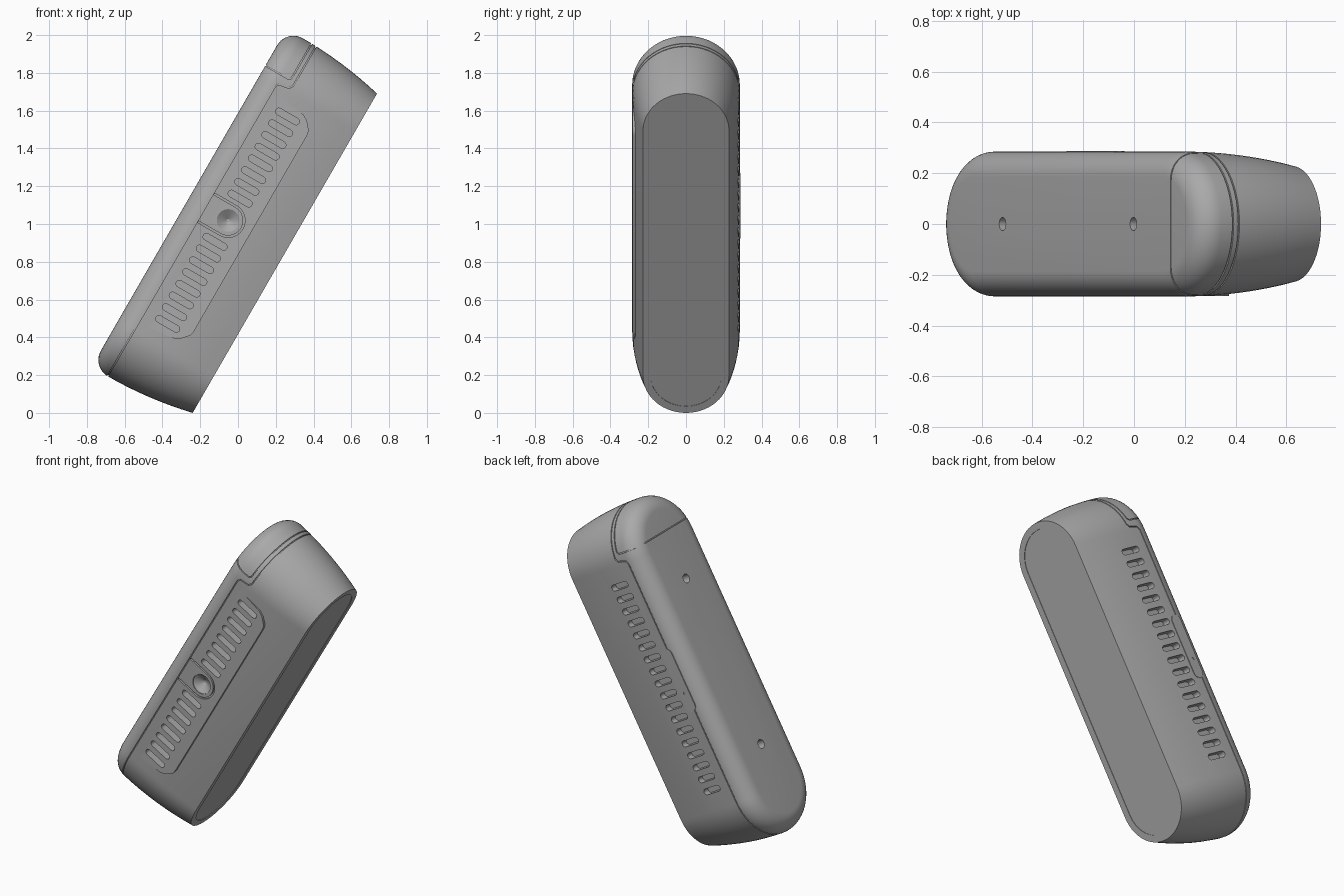
import bpy, bmesh, math
from mathutils import Matrix, Vector

if "Cube" in bpy.data.objects:
    bpy.data.objects.remove(bpy.data.objects["Cube"])

# Local frame: u runs along the casing, v through its thickness, y stays world y
S, C = math.sin(math.radians(30)), math.cos(math.radians(30))
TILT = Matrix(((S, 0, -C, -0.24), (0, 1, 0, 0), (C, 0, S, 0), (0, 0, 0, 1)))
LENGTH, RADIUS, HEIGHT, FILLET, BULGE = 1.952, 0.228, 0.586, 0.1, 0.057
MID = LENGTH / 2

grey = bpy.data.materials.new("casing_grey")
grey.use_nodes = True
GREY = (0.4, 0.4, 0.4, 1)
grey.diffuse_color = GREY
grey.node_tree.nodes["Principled BSDF"].inputs["Base Color"].default_value = GREY


def finish(name, bm):
    bmesh.ops.recalc_face_normals(bm, faces=bm.faces)
    bm.transform(TILT)
    mesh = bpy.data.meshes.new(name)
    bm.to_mesh(mesh)
    bm.free()
    mesh.materials.append(grey)
    obj = bpy.data.objects.new(name, mesh)
    bpy.context.collection.objects.link(obj)
    return obj


def loft(name, rings):
    bm = bmesh.new()
    loops = [[bm.verts.new(p) for p in ring] for ring in rings]
    for a, b in zip(loops, loops[1:]):
        for i in range(len(a)):
            j = (i + 1) % len(a)
            bm.faces.new((a[i], a[j], b[j], b[i]))
    bm.faces.new(loops[0])
    bm.faces.new(loops[-1])
    return finish(name, bm)


def arc(cx, cy, r, a0, a1, n):
    return [(cx + r * math.cos(math.radians(a0 + (a1 - a0) * i / n)),
             cy + r * math.sin(math.radians(a0 + (a1 - a0) * i / n))) for i in range(n + 1)]


def pill(a, b, r, n=8):
    """Rounded bar outline between points a and b."""
    t = math.degrees(math.atan2(b[1] - a[1], b[0] - a[0]))
    return arc(*b, r, t - 90, t + 90, n) + arc(*a, r, t + 90, t + 270, n)


def ribbon(path, w):
    """Outline of an open path thickened to width w."""
    pts = [Vector(p) for p in path]
    left, right = [], []
    for i, p in enumerate(pts):
        d0 = (p - pts[i - 1]).normalized() if i else (pts[1] - p).normalized()
        d1 = (pts[i + 1] - p).normalized() if i < len(pts) - 1 else d0
        n = Vector((-d0.y - d1.y, d0.x + d1.x)).normalized()
        off = n * (w / 2 / max(0.3, n.dot(Vector((-d0.y, d0.x)))))
        left.append(p + off)
        right.append(p - off)
    return left + right[::-1]


def prism(name, outline, y0, y1):
    return loft(name, [[(u, y, v) for u, v in outline] for y in (y0, y1)])


def cut(targets, cutters):
    """Subtract every cutter from every target, then discard the cutters."""
    for t in targets:
        for c in cutters:
            mod = t.modifiers.new("cut", 'BOOLEAN')
            mod.operation, mod.solver, mod.object = 'DIFFERENCE', 'EXACT', c
        graph = bpy.context.evaluated_depsgraph_get()
        mesh = bpy.data.meshes.new_from_object(t.evaluated_get(graph))
        t.modifiers.clear()
        t.data = mesh
    for c in cutters:
        bpy.data.objects.remove(c)


def joined(objs):
    """Merge non-overlapping cutters into one."""
    bm = bmesh.new()
    for o in objs:
        bm.from_mesh(o.data)
        bpy.data.objects.remove(o)
    mesh = bpy.data.meshes.new("cutter")
    bm.to_mesh(mesh)
    bm.free()
    obj = bpy.data.objects.new("cutter", mesh)
    bpy.context.collection.objects.link(obj)
    obj.hide_render = True
    return obj


# Casing: flared round-ended body with a filleted top and a shallow recessed underside
flare = [(-0.04, 0.003), (-0.04, 0)] + [
    (BULGE * (1 - (1 - t) ** 2), t * (HEIGHT - FILLET)) for t in (i / 8 for i in range(9))]
profile = flare + arc(BULGE - FILLET, HEIGHT - FILLET, FILLET, 0, 90, 10)[1:]
core_profile = [(-0.03, 0.01), (0, 0.02)] + flare[4:] + arc(
    BULGE - FILLET, HEIGHT - FILLET, FILLET, 0, 90, 10)[1:]


def hull(name, prof, inset=0.0):
    return loft(name, [[(u, y, min(v, HEIGHT - inset)) for u, y in
                        pill((RADIUS, 0), (LENGTH - RADIUS, 0), RADIUS + o - inset, 28)]
                       for o, v in prof])


shell = hull("casing_shell", profile)
core = hull("inner_core", core_profile, 0.008)

# Parting grooves: cover seam stepping down to the end cap, and the end cap seam
seam = [(-0.3, 0.487), (1.715, 0.487), (1.735, 0.475), (1.745, 0.42), (1.765, 0.405), (2.3, 0.405)]
cap = [(1.785, 0.8), (1.785, 0.445), (1.797, 0.432), (2.3, 0.432)]
cut([shell], [prism("seam_cutter", ribbon(p, 0.006), -0.5, 0.5) for p in (seam, cap)])

# Front grille panel with clipped corners
panel = prism("front_grille_panel", [
    (0.275, 0.43), (0.292, 0.28), (0.31, 0.25), (0.35, 0.215), (0.375, 0.21),
    (1.577, 0.21), (1.602, 0.215), (1.642, 0.25), (1.66, 0.28), (1.677, 0.43)], -0.284, -0.24)

# Vent slots, front in two groups and back in one row
slots = []
for i in range(8):
    for u in (0.342 + 0.0717 * i, LENGTH - 0.342 - 0.0717 * i):
        slots.append(prism("slot", pill((u, 0.297), (u, 0.403), 0.018), -0.35, -0.235))
for i in range(18):
    u = 0.342 + (LENGTH - 0.684) * i / 17
    slots.append(prism("slot", pill((u, 0.305), (u, 0.4), 0.018), 0.235, 0.35))
cut([shell, core, panel], [joined(slots)])

# Lens surround groove and conical lens recess
LENS = (MID, 0.347)
u_path = [(MID - 0.085, 0.48)] + arc(*LENS, 0.085, 180, 360, 20) + [(MID + 0.085, 0.48)]
groove = prism("groove", ribbon(u_path, 0.01), -0.35, -0.272)
lens = loft("lens", [[(u, y, v) for u, v in arc(*LENS, r, 0, 345, 23)]
                     for r, y in ((0.06, -0.32), (0.06, -0.279), (0.008, -0.245))])
# Screw holes in the top cover
holes = [loft("hole", [[(u, y, v) for u, y in arc(cu, 0, 0.026, 0, 345, 23)]
                       for v in (HEIGHT - 0.05, HEIGHT + 0.05)]) for cu in (0.46, 1.49)]
cut([shell, core, panel], [joined([groove, lens] + holes)])

# Back latch tab with pin hole
tab = prism("back_latch_tab", pill((0.835, 0.472), (1.155, 0.472), 0.035), 0.25, 0.288)
cut([tab], [prism("pin", arc(0.915, 0.472, 0.008, 0, 330, 11), 0.27, 0.32)])

bpy.ops.object.select_all(action='DESELECT')
for o in (shell, core, panel, tab):
    o.select_set(True)
bpy.context.view_layer.objects.active = shell
bpy.ops.object.shade_smooth_by_angle(angle=math.radians(30))
